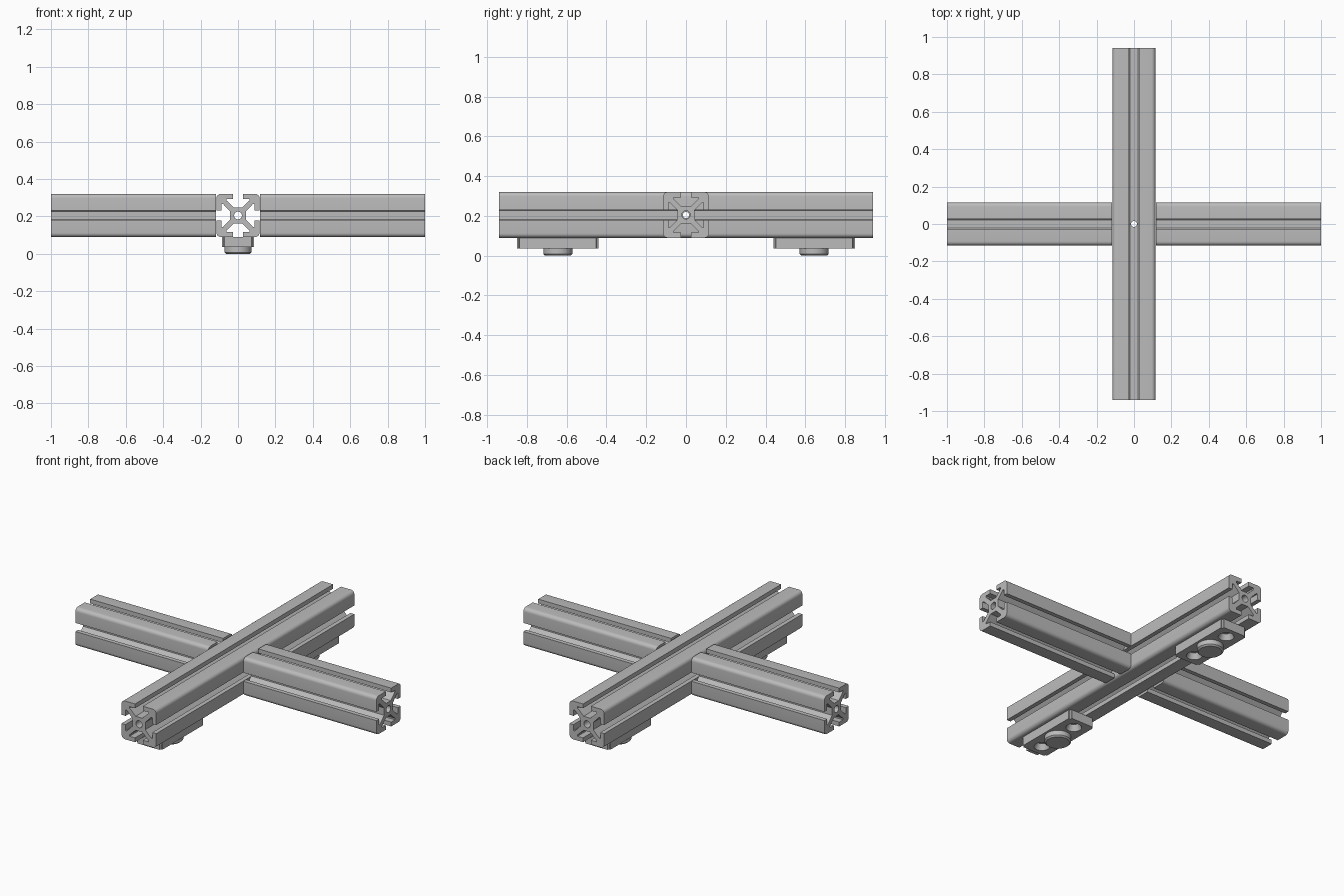
import bpy, bmesh
from math import sin, cos, pi, radians
from mathutils import Matrix

cube = bpy.data.objects.get("Cube")
if cube:
    bpy.data.objects.remove(cube)

metal = bpy.data.materials.new("grey aluminium")
metal.use_nodes = True
grey = (0.5, 0.5, 0.5, 1)
metal.diffuse_color = grey
metal.node_tree.nodes["Principled BSDF"].inputs["Base Color"].default_value = grey

HALF, MID = 0.115, 0.205


def finish(name, bm, smooth=True):
    bmesh.ops.recalc_face_normals(bm, faces=bm.faces)
    mesh = bpy.data.meshes.new(name)
    bm.to_mesh(mesh)
    bm.free()
    mesh.materials.append(metal)
    ob = bpy.data.objects.new(name, mesh)
    bpy.context.collection.objects.link(ob)
    if smooth:
        bpy.ops.object.select_all(action='DESELECT')
        ob.select_set(True)
        bpy.context.view_layer.objects.active = ob
        bpy.ops.object.shade_smooth_by_angle(angle=radians(35))
    return ob


def cone(bm, r1, r2, depth, matrix, segments=32):
    bmesh.ops.create_cone(bm, cap_ends=True, segments=segments, radius1=r1,
                          radius2=r2, depth=depth, matrix=matrix)


def cut(ob, cutter):
    cutter.hide_render = True
    mod = ob.modifiers.new("holes", 'BOOLEAN')
    mod.operation, mod.solver, mod.object = 'DIFFERENCE', 'EXACT', cutter
    bpy.context.view_layer.objects.active = ob
    bpy.ops.object.select_all(action='DESELECT')
    ob.select_set(True)
    bpy.ops.object.modifier_apply(modifier=mod.name)
    bpy.data.objects.remove(cutter)


def slot_profile():
    """One quarter of the T-slot outline, turned four times."""
    half = [(0.022, 0.042), (0.056, 0.075), (0.062, 0.08), (0.062, 0.089),
            (0.026, 0.089), (0.026, HALF)]
    r, corner = 0.022, []
    for i in range(7):
        a = pi / 2 - i * pi / 12
        corner.append((HALF - r + r * cos(a), HALF - r + r * sin(a)))
    quarter = half + corner + [(y, x) for x, y in reversed(half)]
    pts = []
    for k in range(4):
        c, s = round(cos(k * pi / 2)), round(-sin(k * pi / 2))
        pts += [(c * x - s * y, s * x + c * y) for x, y in quarter]
    return pts


def bar(name, start, end, along_x):
    """Slotted bar with an open round bore along its length."""
    bm = bmesh.new()
    bore = [(0.021 * cos(i * pi / 12), 0.021 * sin(i * pi / 12)) for i in range(24)]
    for ring in (slot_profile(), bore):
        vs = [bm.verts.new((x, start, z + MID)) for x, z in ring]
        for a, b in zip(vs, vs[1:] + vs[:1]):
            bm.edges.new((a, b))
    bmesh.ops.triangle_fill(bm, edges=bm.edges[:], use_beauty=True)
    out = bmesh.ops.extrude_face_region(bm, geom=bm.faces[:], use_keep_orig=True)
    top = [v for v in out["geom"] if isinstance(v, bmesh.types.BMVert)]
    bmesh.ops.translate(bm, verts=top, vec=(0, end - start, 0))
    if along_x:
        bmesh.ops.rotate(bm, verts=bm.verts, matrix=Matrix.Rotation(-pi / 2, 3, 'Z'))
    return finish(name, bm)


# Long bar and the two cross bars butted against it
main_bar = bar("main_bar", -0.94, 0.94, False)
bar("left_cross_bar", 0.117, 1.0, True)
bar("right_cross_bar", -1.0, -0.117, True)

# Access holes drilled through the middle of the long bar
for axis in 'XY':
    bm = bmesh.new()
    turn = Matrix.Rotation(pi / 2, 4, 'Y') if axis == 'X' else Matrix()
    cone(bm, 0.016, 0.016, 0.5, Matrix.Translation((0, 0, MID)) @ turn, 24)
    cut(main_bar, finish("drill", bm, False))

# Mounting plates with countersunk holes, and round feet under them
for side, y in (("front", -0.645), ("back", 0.645)):
    bm = bmesh.new()
    bmesh.ops.create_cube(bm, size=1)
    bmesh.ops.scale(bm, verts=bm.verts, vec=(0.17, 0.41, 0.055))
    bmesh.ops.translate(bm, verts=bm.verts, vec=(0, y, 0.0635))
    bmesh.ops.bevel(bm, geom=[e for e in bm.edges if abs(e.verts[0].co.z - e.verts[1].co.z) > 0.01],
                    offset=0.012, segments=3, affect='EDGES')
    plate = finish(side + "_plate", bm)
    bm = bmesh.new()
    for dy in (-0.135, 0.135):
        cone(bm, 0.046, 0.028, 0.04, Matrix.Translation((0, y + dy, 0.05)))
    cut(plate, finish("countersinks", bm, False))

    bm = bmesh.new()
    cone(bm, 0.064, 0.073, 0.008, Matrix.Translation((0, y, 0.004)), 40)
    cone(bm, 0.073, 0.073, 0.032, Matrix.Translation((0, y, 0.024)), 40)
    bmesh.ops.remove_doubles(bm, verts=bm.verts, dist=0.0001)
    finish(side + "_foot", bm)
